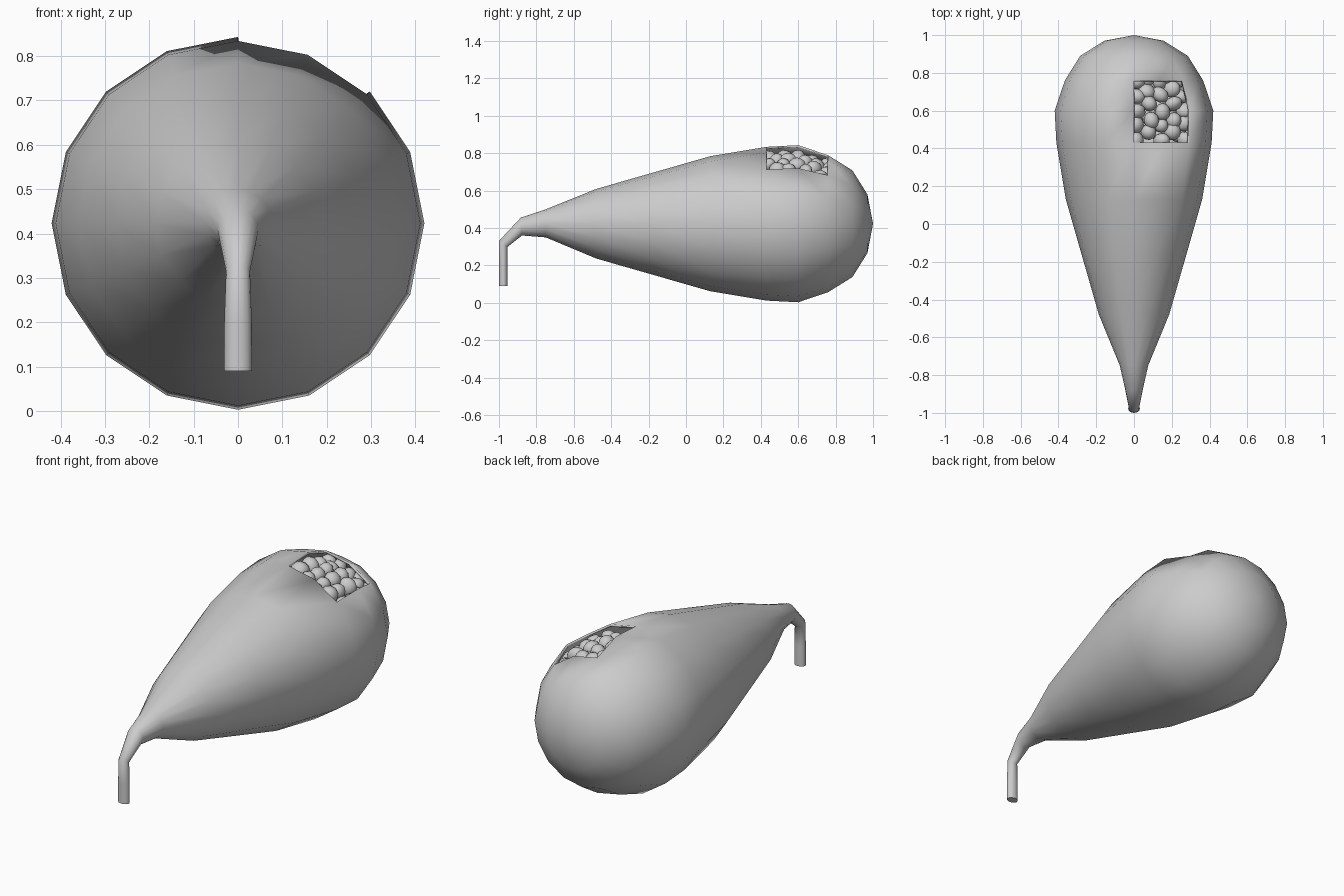
import bpy, bmesh, math, random
from mathutils import Vector, Euler

if "Cube" in bpy.data.objects:
    bpy.data.objects.remove(bpy.data.objects["Cube"])

random.seed(4)
SIDES = 16
CZ = 0.423


def finish(name, bm, angle=60):
    mesh = bpy.data.meshes.new(name)
    bm.to_mesh(mesh)
    bm.free()
    ob = bpy.data.objects.new(name, mesh)
    bpy.context.collection.objects.link(ob)
    bpy.ops.object.select_all(action='DESELECT')
    ob.select_set(True)
    bpy.context.view_layer.objects.active = ob
    bpy.ops.object.shade_smooth_by_angle(angle=math.radians(angle))
    return ob


# Sac and neck: each ring is (y, z, half width in x, "up" half extent in y, z)
rings = [
    (-0.977, 0.09, 0.031, -0.023, 0.0),
    (-0.977, 0.20, 0.031, -0.023, 0.0),
    (-0.977, 0.315, 0.027, -0.023, 0.016),
    (-0.88, 0.408, 0.046, -0.003, 0.048),
    (-0.75, 0.425, 0.075, 0.0, 0.075),
]
profile = [(-0.48, 0.186), (-0.17, 0.275), (0.13, 0.361), (0.43, 0.411),
           (0.60, 0.42), (0.76, 0.366), (0.89, 0.285), (0.97, 0.157)]
rings += [(y, CZ, r, 0.0, r) for y, r in profile]

bm = bmesh.new()
loops = []
for y, z, w, uy, uz in rings:
    loop = []
    for j in range(SIDES):
        a = 2 * math.pi * j / SIDES
        c = math.cos(a)
        loop.append(bm.verts.new((w * math.sin(a), y + uy * c, z + uz * c)))
    loops.append(loop)

window = []
for i in range(len(loops) - 1):
    for j in range(SIDES):
        k = (j + 1) % SIDES
        f = bm.faces.new((loops[i][j], loops[i][k], loops[i + 1][k], loops[i + 1][j]))
        if j < 2 and i in (8, 9):
            window.append(f)
bm.faces.new(loops[0])
pole = bm.verts.new((0, 1.0, CZ))
for j in range(SIDES):
    bm.faces.new((loops[-1][j], loops[-1][(j + 1) % SIDES], pole))
bmesh.ops.recalc_face_normals(bm, faces=bm.faces[:])
bmesh.ops.delete(bm, geom=window, context='FACES')   # cut-away window
shell = finish("sac_shell", bm)
wall = shell.modifiers.new("wall", 'SOLIDIFY')
wall.thickness = 0.012
wall.offset = -1


# Stones packed under the window
def body_radius(y):
    for (y0, r0), (y1, r1) in zip(profile, profile[1:]):
        if y0 <= y <= y1:
            return r0 + (r1 - r0) * (y - y0) / (y1 - y0)
    return 0.3


bm = bmesh.new()
for depth, shift in ((0.064, 0.0), (0.11, 0.04)):
    for i in range(5):
        for j in range(5):
            a = 0.03 + 0.205 * i + random.uniform(-0.03, 0.03)
            y = 0.45 + 0.075 * j + shift * 0.5 + (0.03 if i % 2 else 0) \
                + random.uniform(-0.01, 0.01)
            y = min(y, 0.77)
            r = body_radius(y) - depth + random.uniform(-0.008, 0.006)
            pos = Vector((r * math.sin(a), y, CZ + r * math.cos(a)))
            rot = Euler([random.uniform(0, math.pi) for _ in range(3)]).to_matrix()
            size = Vector([random.uniform(0.036, 0.05) for _ in range(3)])
            made = bmesh.ops.create_icosphere(bm, subdivisions=2, radius=1)
            for v in made["verts"]:
                v.co = pos + rot @ (v.co * size)
finish("stones", bm)
